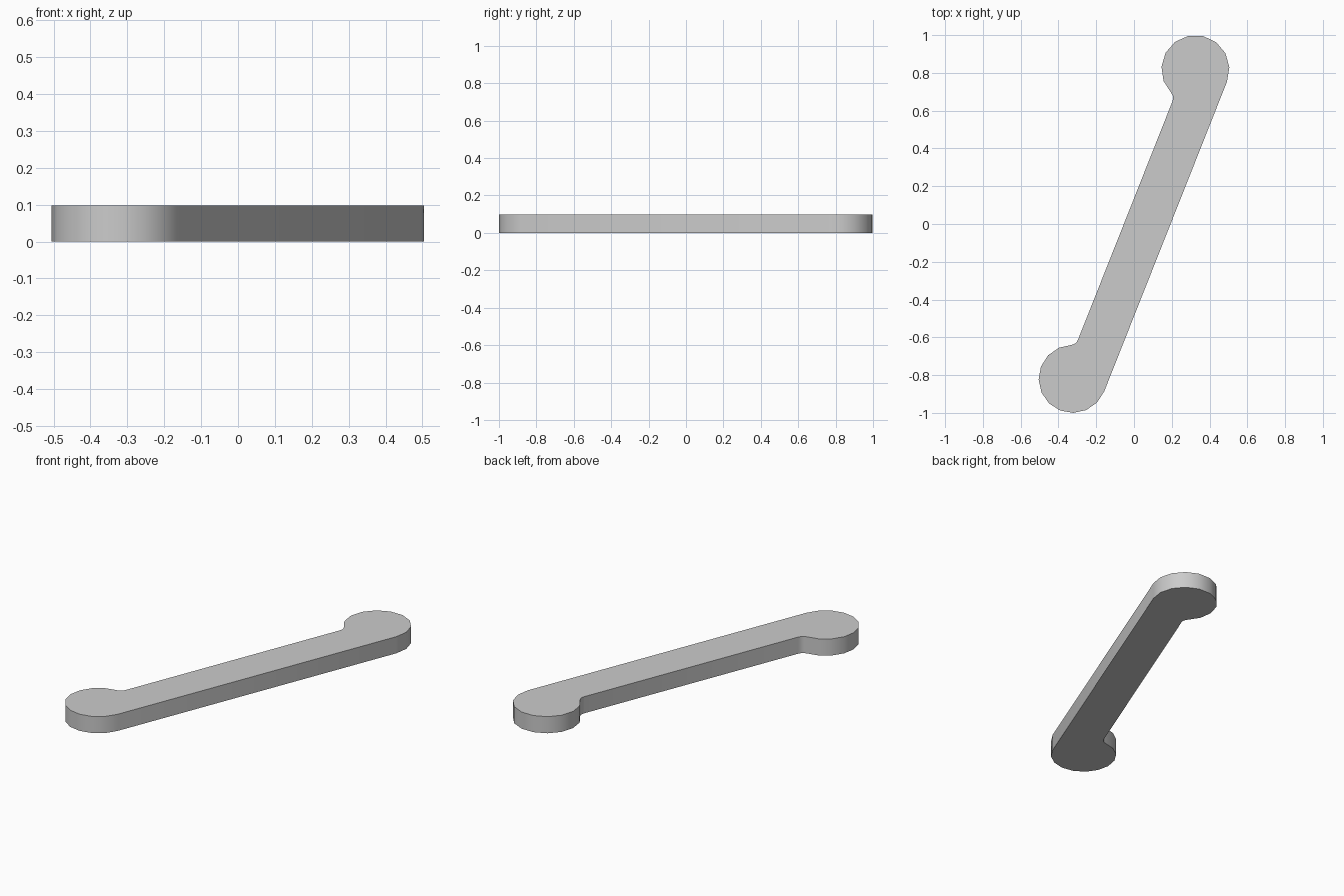
import bpy, bmesh, math
from mathutils import Vector

if "Cube" in bpy.data.objects:
    bpy.data.objects.remove(bpy.data.objects["Cube"])

HEIGHT = 0.097
RADIUS = 0.18
HALF_SPAN = 0.882      # centre of the bar to the centre of each round end
NECK = 0.05            # offset of the inner straight edge
axis = Vector((0.325, 0.82)).normalized()
side = Vector((axis.y, -axis.x))

# Grey finish
grey = bpy.data.materials.new("light grey")
grey.use_nodes = True
colour = (0.6, 0.6, 0.6, 1)
grey.diffuse_color = colour
grey.node_tree.nodes["Principled BSDF"].inputs["Base Color"].default_value = colour


def end_profile(steps):
    """Round end from the outer tangent edge to the filleted neck (along, across)."""
    points = []
    for i in range(steps + 1):
        a = math.radians(90 - 247 * i / steps)
        points.append(Vector((HALF_SPAN + RADIUS * math.cos(a), RADIUS * math.sin(a))))
    # Small concave fillet into the inner straight edge
    start, corner, finish = points[-1], Vector((0.704, -NECK)), Vector((0.677, -NECK))
    for i in range(1, 4):
        t = i / 3
        points.append(start * (1 - t) ** 2 + corner * 2 * t * (1 - t) + finish * t * t)
    return points


# Closed outline: back end, then mirrored front end
back = end_profile(10)
front = [Vector((-p.x, p.y)) for p in reversed(end_profile(11))]
outline = [axis * p.x + side * p.y for p in back + front]

# Bar: extrude the outline upward
bm = bmesh.new()
base = bm.faces.new([bm.verts.new((p.x, p.y, 0)) for p in outline])
extruded = bmesh.ops.extrude_face_region(bm, geom=[base], use_keep_orig=True)["geom"]
bmesh.ops.translate(bm, vec=(0, 0, HEIGHT),
                    verts=[g for g in extruded if isinstance(g, bmesh.types.BMVert)])
bmesh.ops.recalc_face_normals(bm, faces=bm.faces)

mesh = bpy.data.meshes.new("round_ended_bar")
bm.to_mesh(mesh)
bm.free()
mesh.materials.append(grey)
bar = bpy.data.objects.new("round_ended_bar", mesh)
bpy.context.collection.objects.link(bar)

# Smooth round sides, crisp rims
bpy.ops.object.select_all(action="DESELECT")
bar.select_set(True)
bpy.context.view_layer.objects.active = bar
bpy.ops.object.shade_smooth_by_angle(angle=math.radians(32))
